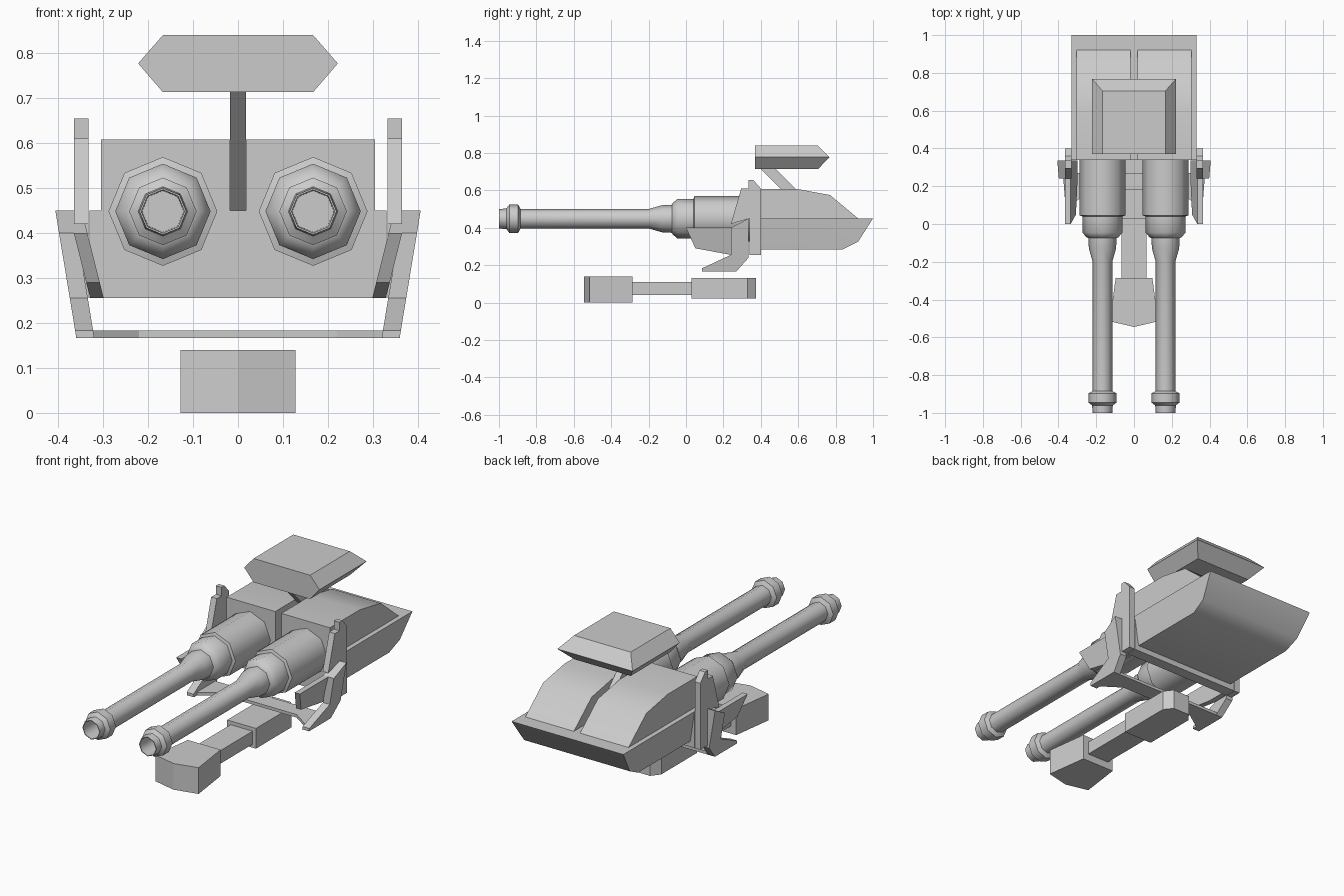
import bpy, bmesh, math
from mathutils import Vector

cube = bpy.data.objects.get("Cube")
if cube:
    bpy.data.objects.remove(cube, do_unlink=True)

grey = bpy.data.materials.new("plain_grey")
grey.use_nodes = True
COLOUR = (0.6, 0.6, 0.6, 1)
grey.diffuse_color = COLOUR
grey.node_tree.nodes["Principled BSDF"].inputs["Base Color"].default_value = COLOUR


def finish(name, bm, smooth=0):
    bmesh.ops.recalc_face_normals(bm, faces=bm.faces[:])
    mesh = bpy.data.meshes.new(name)
    bm.to_mesh(mesh)
    bm.free()
    mesh.materials.append(grey)
    obj = bpy.data.objects.new(name, mesh)
    bpy.context.collection.objects.link(obj)
    if smooth:
        bpy.ops.object.select_all(action='DESELECT')
        bpy.context.view_layer.objects.active = obj
        obj.select_set(True)
        bpy.ops.object.shade_smooth_by_angle(angle=math.radians(smooth))
    return obj


def loft(name, rings, smooth=0, caps=True):
    """Skin a list of matching point rings, closing both ends."""
    bm = bmesh.new()
    loops = [[bm.verts.new(p) for p in ring] for ring in rings]
    n = len(loops[0])
    for a, b in zip(loops, loops[1:]):
        for i in range(n):
            j = (i + 1) % n
            bm.faces.new((a[i], a[j], b[j], b[i]))
    if caps:
        bm.faces.new(loops[0])
        bm.faces.new(loops[-1])
    return finish(name, bm, smooth)


def side_plate(name, profile, x0, x1, lean=0, z0=0, smooth=0):
    """Extrude a y-z profile across x, leaning outward with height."""
    return loft(name, [[(x + lean * (z - z0) * (1 if x > 0 else -1), y, z) for y, z in profile]
                       for x in (x0, x1)], smooth)


def flat_block(name, outline, z0, z1):
    """Extrude an x-y outline upward."""
    return loft(name, [[(x, y, z) for x, y in outline] for z in (z0, z1)])


def rect(x, y0, y1, z):
    return [(-x, y0, z), (x, y0, z), (x, y1, z), (-x, y1, z)]


# Hull tub and cross beam
loft("hull_tub", [rect(0.305, 0.34, 0.84, 0.285), rect(0.312, 0.34, 0.92, 0.325),
                  rect(0.33, 0.34, 1.0, 0.45)], 35)
loft("cross_beam", [rect(0.33, 0.34, 0.40, 0.255), rect(0.33, 0.34, 0.40, 0.45)])

# Sensor head on a slanted strut
loft("sensor_head", [rect(0.167, 0.37, 0.705, 0.713), rect(0.222, 0.37, 0.768, 0.777),
                     rect(0.167, 0.37, 0.705, 0.84)])
side_plate("sensor_strut", [(0.40, 0.715), (0.48, 0.715), (0.74, 0.45), (0.66, 0.45)],
           -0.018, 0.018)

# Paired parts
HUMP = [(0.34, 0.45), (0.34, 0.608), (0.59, 0.608), (0.77, 0.575), (0.92, 0.45)]
BRACKET = [(0.24, 0.42), (0.295, 0.61), (0.335, 0.61), (0.335, 0.655), (0.36, 0.655),
           (0.40, 0.61), (0.40, 0.255), (0.34, 0.255), (0.34, 0.45)]
BLADE = [(0.335, 0.45), (0.24, 0.40), (0.24, 0.255), (0.085, 0.183), (0.085, 0.167),
         (0.27, 0.167), (0.335, 0.24)]
FIN = [(0.0, 0.40), (0.05, 0.29), (0.24, 0.255), (0.335, 0.255), (0.335, 0.45), (0.24, 0.40)]

# Barrel outline as (y, radius), from breech to muzzle and into the bore
BARREL = [(0.345, 0.121), (0.045, 0.121), (0.04, 0.106), (-0.045, 0.106), (-0.07, 0.085),
          (-0.075, 0.075), (-0.13, 0.072), (-0.20, 0.052), (-0.885, 0.052), (-0.897, 0.075),
          (-0.945, 0.075), (-0.96, 0.055), (-1.0, 0.052), (-1.0, 0.048), (-0.9, 0.046)]

for side, s in (("left", 1), ("right", -1)):
    side_plate(side + "_deck_hump", HUMP, 0.018 * s, 0.305 * s, smooth=35)
    side_plate(side + "_bracket", BRACKET, 0.332 * s, 0.365 * s)
    side_plate(side + "_outer_blade", BLADE, 0.32 * s, 0.36 * s, 0.165, 0.17)
    side_plate(side + "_inner_fin", FIN, 0.305 * s, 0.335 * s, 0.25, 0.28)
    rings = [[(0.167 * s + r * math.sin(k * math.pi / 4), y, 0.448 + r * math.cos(k * math.pi / 4))
              for k in range(8)] for y, r in BARREL]
    loft(side + "_barrel", rings, 46)

# Thin plate joining the blades
flat_block("lower_plate", [(-0.36, 0.085), (-0.22, 0.18), (0.22, 0.18), (0.36, 0.085),
                           (0.36, 0.27), (-0.36, 0.27)], 0.167, 0.183)

# Underslung arm with a weight at the front
flat_block("front_weight", [(-0.128, -0.515), (0, -0.545), (0.128, -0.515),
                            (0.097, -0.285), (-0.097, -0.285)], 0, 0.14)
flat_block("lower_arm", [(-0.065, -0.29), (0.065, -0.29), (0.065, 0.04), (-0.065, 0.04)],
           0.04, 0.11)
flat_block("rear_block", [(-0.085, 0.03), (0.085, 0.03), (0.085, 0.33), (0.05, 0.375),
                          (-0.05, 0.375), (-0.085, 0.33)], 0.022, 0.13)
